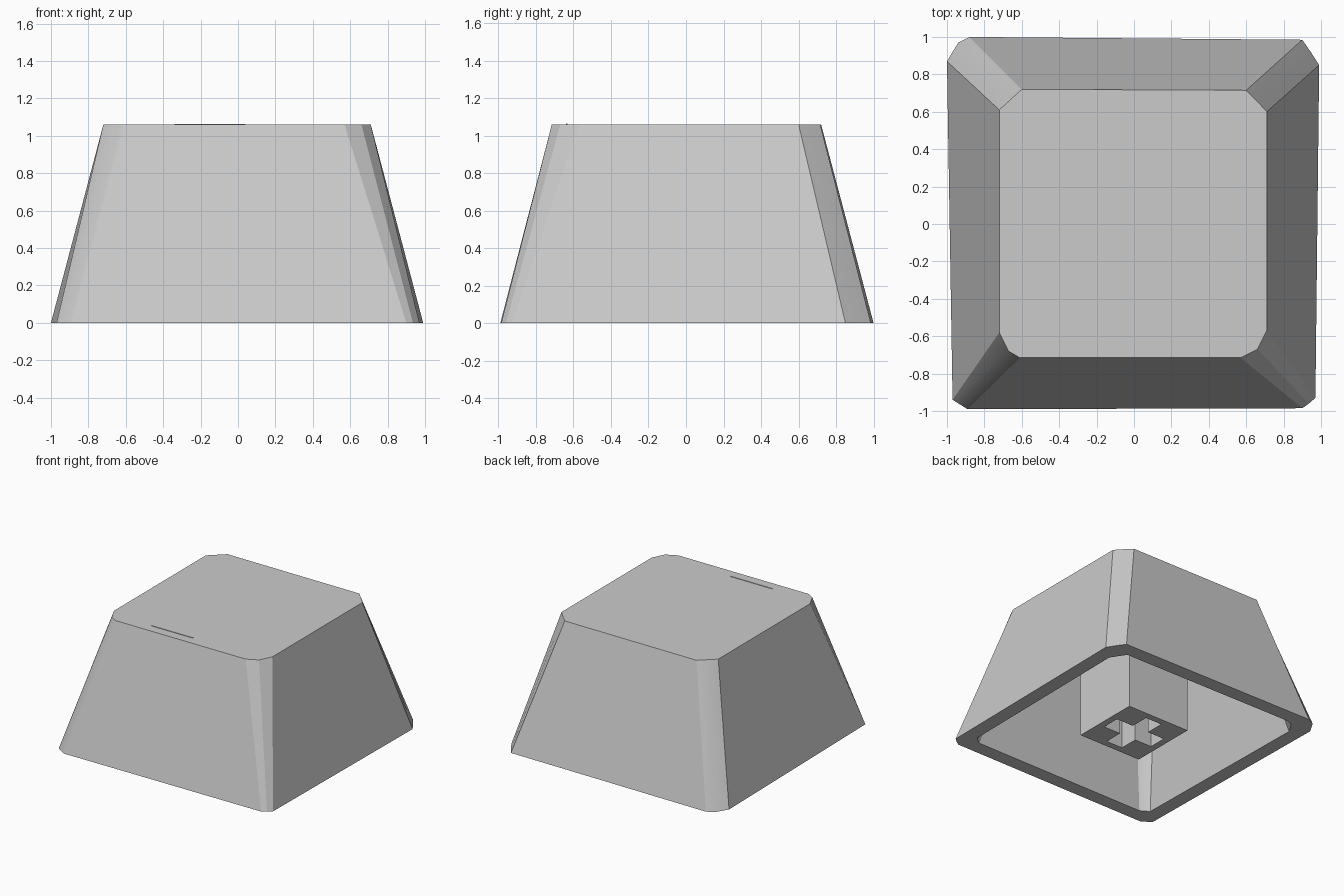
import bpy, bmesh
from mathutils import Vector

cube = bpy.data.objects.get("Cube")
if cube:
    bpy.data.objects.remove(cube, do_unlink=True)

HEIGHT = 1.06
CEILING = 0.92
WALL = 0.88      # scale from outer outline to inner outline

grey = bpy.data.materials.new("plain grey")
grey.use_nodes = True
grey.diffuse_color = (0.6, 0.6, 0.6, 1)
grey.node_tree.nodes["Principled BSDF"].inputs["Base Color"].default_value = (0.6, 0.6, 0.6, 1)


def finish(bm, name):
    """Turn a bmesh into a named grey object."""
    bmesh.ops.recalc_face_normals(bm, faces=bm.faces)
    mesh = bpy.data.meshes.new(name)
    bm.to_mesh(mesh)
    bm.free()
    mesh.materials.append(grey)
    obj = bpy.data.objects.new(name, mesh)
    bpy.context.collection.objects.link(obj)
    return obj


def loft(name, loops):
    """Skin a stack of matching outlines and cap both ends."""
    bm = bmesh.new()
    rings = [[bm.verts.new(p) for p in loop] for loop in loops]
    for a, b in zip(rings, rings[1:]):
        n = len(a)
        for i in range(n):
            j = (i + 1) % n
            bm.faces.new((a[i], a[j], b[j], b[i]))
    bm.faces.new(rings[0])
    bm.faces.new(rings[-1])
    return finish(bm, name)


def outline(points, z, scale=1.0):
    return [Vector((x * scale, y * scale, z)) for x, y in points]


def box(name, size, centre):
    bm = bmesh.new()
    bmesh.ops.create_cube(bm, size=1)
    bmesh.ops.scale(bm, vec=size, verts=bm.verts)
    bmesh.ops.translate(bm, vec=centre, verts=bm.verts)
    return finish(bm, name)


# Clipped-corner outlines, three points per corner
base = [(-1, 0.87), (-0.94, 0.97), (-0.88, 1),
        (0.9, 0.985), (0.945, 0.92), (0.99, 0.85),
        (0.97, -0.93), (0.935, -0.96), (0.9, -0.985),
        (-0.89, -0.99), (-0.93, -0.965), (-0.97, -0.94)]
crown = [(-0.72, 0.61), (-0.66, 0.665), (-0.6, 0.72),
         (0.6, 0.715), (0.655, 0.66), (0.71, 0.6),
         (0.71, -0.57), (0.66, -0.67), (0.57, -0.715),
         (-0.61, -0.715), (-0.67, -0.68), (-0.72, -0.58)]

# Cavity ceiling follows the taper of the outer wall
t = CEILING / HEIGHT
ceiling = [(a[0] + (b[0] - a[0]) * t, a[1] + (b[1] - a[1]) * t)
           for a, b in zip(base, crown)]

# Hollow tapered cap
cap = loft("cap_shell", [outline(crown, HEIGHT), outline(base, 0),
                         outline(base, 0, WALL), outline(ceiling, CEILING, WALL)])
bpy.context.view_layer.objects.active = cap
cap.select_set(True)
bpy.ops.object.shade_smooth_by_angle(angle=0.4)

# Thin raised locating bar near the front of the top
box("locating_bar", (0.38, 0.008, 0.006), (-0.15, -0.635, HEIGHT + 0.001))

# Square mounting stem with a cross-shaped socket
stem = box("mounting_stem", (0.57, 0.57, CEILING), (0, 0, CEILING / 2))
LONG, SLIM, DEPTH = 0.46, 0.15, 0.5
s, l = SLIM / 2, LONG / 2
cross = [(s, s), (s, l), (-s, l), (-s, s), (-l, s), (-l, -s),
         (-s, -s), (-s, -l), (s, -l), (s, -s), (l, -s), (l, s)]
cutter = loft("socket_cutter", [outline(cross, -0.1), outline(cross, DEPTH)])
cutter.hide_render = True
cutter.hide_viewport = True
cut = stem.modifiers.new("cross_socket", "BOOLEAN")
cut.operation = "DIFFERENCE"
cut.solver = "EXACT"
cut.object = cutter
